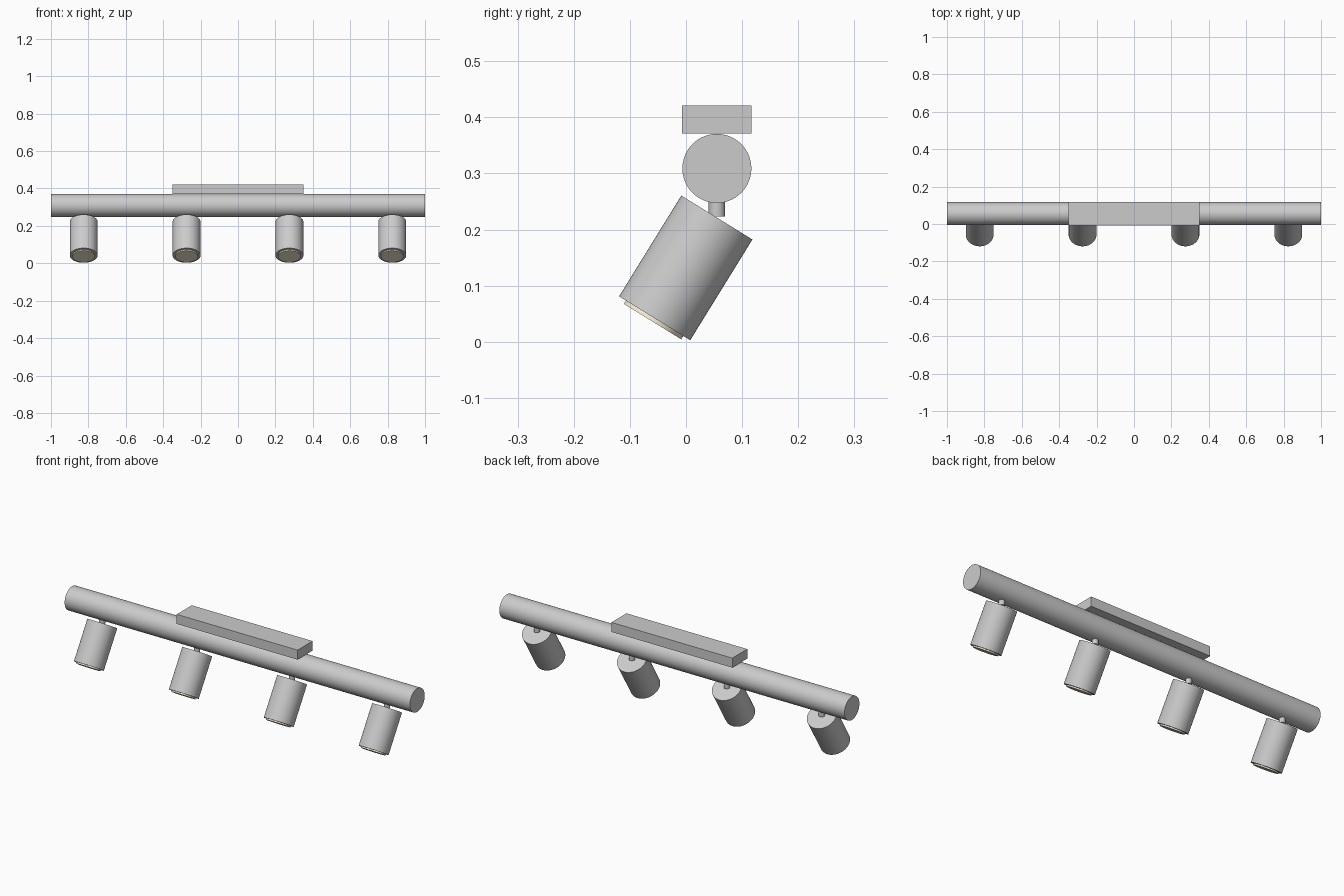
import bpy
from math import radians
from mathutils import Vector, Matrix

if "Cube" in bpy.data.objects:
    bpy.data.objects.remove(bpy.data.objects["Cube"])

TILT = radians(31.7)
BAR_Y, BAR_Z, BAR_R = 0.055, 0.309, 0.0615


def material(name, rgb):
    m = bpy.data.materials.new(name)
    m.diffuse_color = (*rgb, 1)
    m.use_nodes = True
    m.node_tree.nodes["Principled BSDF"].inputs["Base Color"].default_value = m.diffuse_color
    return m


def cylinder(name, radius, depth, loc, rot=(0, 0, 0), sides=64):
    bpy.ops.mesh.primitive_cylinder_add(vertices=sides, radius=radius, depth=depth,
                                        location=loc, rotation=rot)
    ob = bpy.context.object
    ob.name = name
    bpy.ops.object.shade_smooth_by_angle()
    return ob


# Ceiling plate
bpy.ops.mesh.primitive_cube_add(size=1, location=(0, BAR_Y, 0.396))
plate = bpy.context.object
plate.name = "ceiling_plate"
plate.scale = (0.70, 0.124, 0.05)

# Round bar carrying the spots
cylinder("bar", BAR_R, 2.0, (0, BAR_Y, BAR_Z), (0, radians(90), 0))

# Four tilted spots, each with a stem and a lens
cream = material("warm_lens", (0.95, 0.87, 0.68))
down = Matrix.Rotation(-TILT, 3, 'X') @ Vector((0, 0, -1))
top = Vector((0, BAR_Y, 0.2215))
LENGTH, LIP = 0.211, 0.007
for i, x in enumerate((-0.825, -0.275, 0.275, 0.825), 1):
    start = top + Vector((x, 0, 0))
    cylinder(f"stem_{i}", 0.0145, 0.038, (x, BAR_Y, 0.242), sides=32)
    cylinder(f"spot_body_{i}", 0.0745, LENGTH, start + down * LENGTH / 2, (-TILT, 0, 0))
    lens = cylinder(f"lens_{i}", 0.06, 0.02, start + down * (LENGTH + LIP - 0.01), (-TILT, 0, 0))
    lens.data.materials.append(cream)
